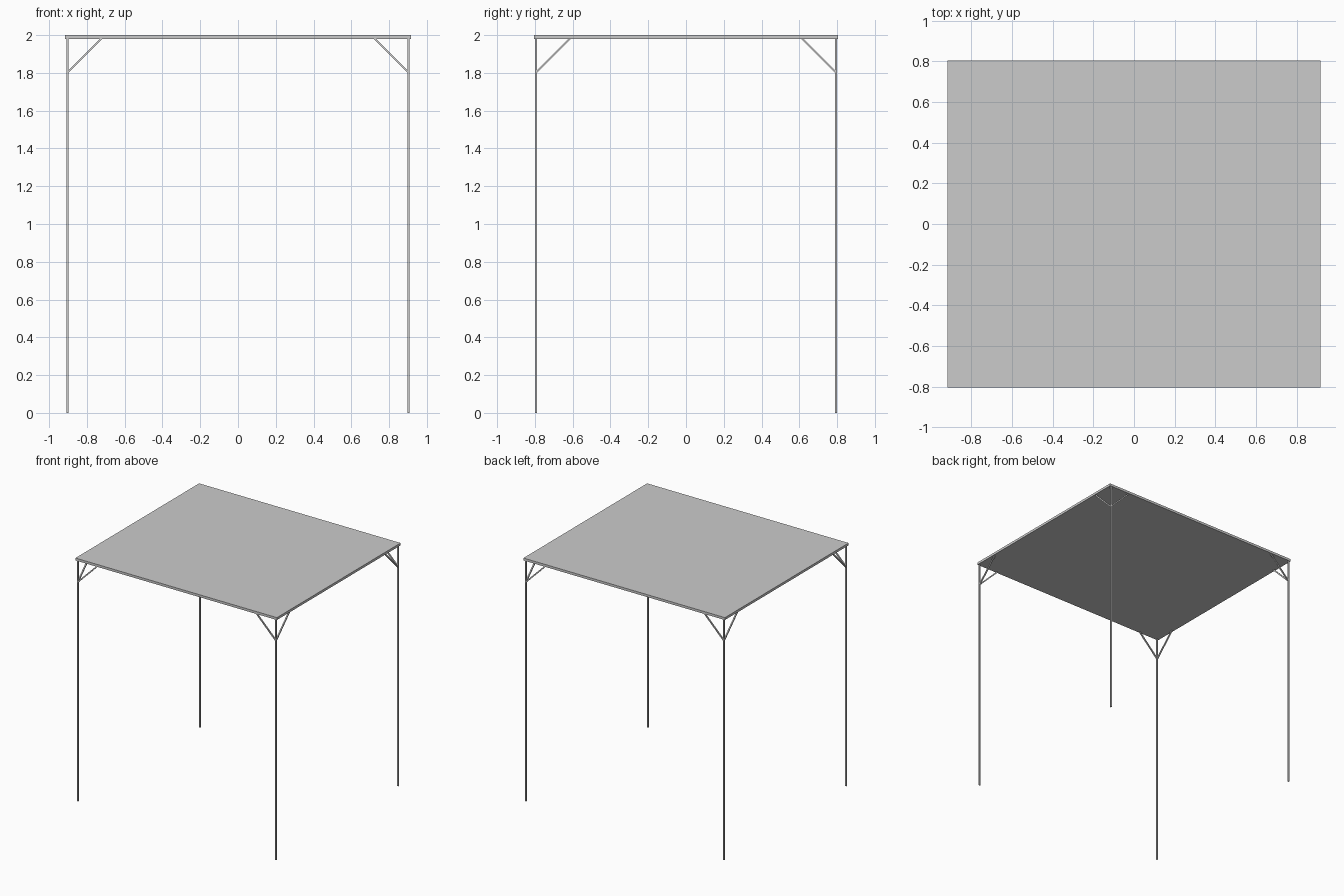
import bpy
from mathutils import Vector

if "Cube" in bpy.data.objects:
    bpy.data.objects.remove(bpy.data.objects["Cube"])

LX, LY, TOP, T = 0.902, 0.794, 1.98, 0.011


def box(name, centre, size):
    bpy.ops.mesh.primitive_cube_add(size=1, location=centre)
    ob = bpy.context.object
    ob.name = name
    ob.scale = size
    return ob


def bar(name, a, b, t):
    # square bar running between two points
    a, b = Vector(a), Vector(b)
    ob = box(name, (a + b) / 2, (t, t, (b - a).length))
    ob.rotation_euler = (b - a).to_track_quat('Z', 'Y').to_euler()
    return ob


# flat canopy slab
box("canopy_roof", (0, 0, 1.99), (1.834, 1.608, 0.02))

# legs with two diagonal corner braces each
for sx, side in ((-1, "left"), (1, "right")):
    for sy, end in ((-1, "front"), (1, "back")):
        x, y = sx * LX, sy * LY
        tag = f"{end}_{side}"
        box(f"{tag}_leg", (x, y, TOP / 2), (T, T, TOP))
        bar(f"{tag}_brace_x", (x, y, 1.803), (x - sx * 0.18, y, 1.983), 0.01)
        bar(f"{tag}_brace_y", (x, y, 1.803), (x, y - sy * 0.18, 1.983), 0.01)
